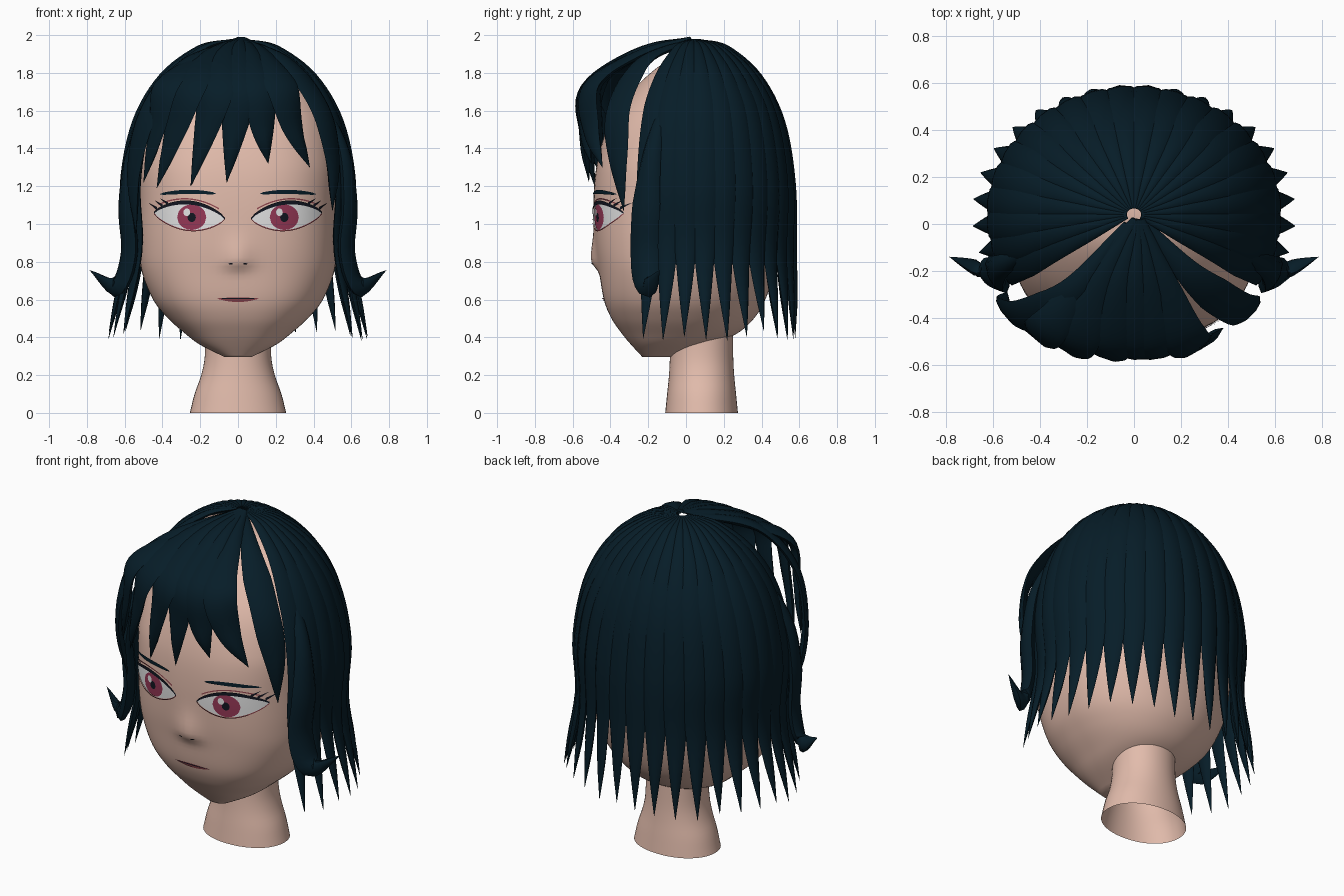
import bpy, bmesh, math, random
from mathutils import Vector

random.seed(4)
cube = bpy.data.objects.get("Cube")
if cube:
    bpy.data.objects.remove(cube)


def material(name, colour):
    mat = bpy.data.materials.new(name)
    mat.use_nodes = True
    mat.diffuse_color = (*colour, 1)
    mat.node_tree.nodes["Principled BSDF"].inputs["Base Color"].default_value = (*colour, 1)
    return mat


SKIN = material("skin", (0.76, 0.5, 0.41))
HAIR = material("dark_teal_hair", (0.002, 0.012, 0.021))
WHITE = material("eye_white", (0.8, 0.8, 0.8))
IRIS = material("crimson_iris", (0.31, 0.04, 0.095))
DARK = material("dark_lines", (0.006, 0.008, 0.015))
LIP = material("lip_rose", (0.28, 0.06, 0.075))


def finish(name, bm, mat, angle=45, recalc=True):
    if recalc:
        bmesh.ops.recalc_face_normals(bm, faces=bm.faces[:])
    mesh = bpy.data.meshes.new(name)
    bm.to_mesh(mesh)
    bm.free()
    mesh.materials.append(mat)
    mesh.shade_smooth()
    mesh.set_sharp_from_angle(angle=math.radians(angle))
    obj = bpy.data.objects.new(name, mesh)
    bpy.context.collection.objects.link(obj)


def spline(points, t):
    """Smooth curve through the points, t from 0 to 1."""
    last = len(points) - 1
    i = min(int(t * last), last - 1)
    u = t * last - i
    b, c = points[i], points[i + 1]
    a = points[i - 1] if i else [2 * p - q for p, q in zip(b, c)]
    d = points[i + 2] if i + 2 <= last else [2 * q - p for p, q in zip(b, c)]
    return [q + 0.5 * u * (r - p + u * (2 * p - 5 * q + 4 * r - s + u * (3 * (q - r) + s - p)))
            for p, q, r, s in zip(a, b, c, d)]


# Cross-sections: height, half width, front y, back y
HEAD = [(.295, .07, -.23, -.07), (.36, .20, -.29, .13), (.42, .28, -.34, .27),
        (.50, .37, -.395, .36), (.60, .45, -.435, .42), (.75, .51, -.46, .47),
        (.90, .525, -.48, .50), (1.1, .525, -.49, .52), (1.3, .53, -.475, .52),
        (1.5, .51, -.42, .49), (1.65, .46, -.33, .43), (1.78, .36, -.21, .33),
        (1.86, .22, -.10, .22), (1.89, .04, .02, .08)]
NECK = [(0, .255, -.11, .275), (.1, .23, -.1, .265), (.2, .195, -.09, .255),
        (.3, .176, -.085, .25), (.46, .174, -.08, .25)]


def squareness(z):
    return 2.6 - 0.5 * min(max((z - 1.3) / 0.5, 0), 1)


def nose(x, z):
    spread = 0.12 if z > 0.8 else 0.04
    return 0.033 * math.exp(-(x / 0.075) ** 2 - ((z - 0.8) / spread) ** 2)


def loft(name, rows, rings, segments, is_head):
    bm = bmesh.new()
    loops = []
    for r in range(rings + 1):
        z, w, front, back = spline(rows, r / rings)
        mid = (front + back) / 2
        loop = []
        for s in range(segments):
            a = math.tau * s / segments
            c, q = math.cos(a), math.sin(a)
            n = squareness(z) if is_head and q < 0 else 2.1
            depth = (back - front) / 2
            radius = (abs(c / w) ** n + abs(q / depth) ** n) ** (-1 / n)
            x, y = radius * c, mid + radius * q
            if is_head and q < 0:
                y -= nose(x, z)
            loop.append(bm.verts.new((x, y, z)))
        loops.append(loop)
    for lo, hi in zip(loops, loops[1:]):
        for s in range(segments):
            e = (s + 1) % segments
            bm.faces.new((lo[s], lo[e], hi[e], hi[s]))
    if is_head:
        bm.faces.new(loops[0][::-1])
        bm.faces.new(loops[-1])
    finish(name, bm, SKIN, 50, False)


loft("head", HEAD, 78, 96, True)
loft("neck", NECK, 16, 48, False)


def face_y(x, z):
    """Depth of the face surface at a point."""
    low, high = 0.0, 1.0
    for _ in range(26):
        t = (low + high) / 2
        if spline(HEAD, t)[0] < z:
            low = t
        else:
            high = t
    _, w, front, back = spline(HEAD, low)
    n = squareness(z)
    inside = max(1 - abs(x / w) ** n, 0) ** (1 / n)
    return (front + back) / 2 - (back - front) / 2 * inside - nose(x, z)


def plate(name, side, u0, u1, low, high, lift, mat, columns=16, rows=4):
    """Thin painted patch on the face between two curves."""
    bm = bmesh.new()
    grid = []
    for i in range(columns + 1):
        u = u0 + (u1 - u0) * i / columns
        lo, hi = low(u), high(u)
        zs = [lo + (hi - lo) * j / rows for j in range(rows + 1)]
        grid.append([bm.verts.new((side * u, face_y(u, z) - lift, z)) for z in zs])
    for a, b in zip(grid, grid[1:]):
        for j in range(rows):
            quad = (a[j], b[j], b[j + 1], a[j + 1])
            bm.faces.new(quad if side > 0 else quad[::-1])
    finish(name, bm, mat, 60, False)


def disc(name, side, cu, cz, ru, rz, lift, mat):
    def half(u):
        return rz * math.sqrt(max(1 - ((u - cu) / ru) ** 2, 0))
    plate(name, side, cu - ru, cu + ru,
          lambda u: cz - half(u), lambda u: cz + half(u), lift, mat, 20)


# Eyes, lids, lashes, brows and nostrils
INNER, OUTER = 0.07, 0.445


def arch(u):
    t = min(max((u - INNER) / (OUTER - INNER), 0), 1)
    return 1.03 + 0.03 * t, math.sin(math.pi * t) ** 0.72


def lid_top(u):
    mid, bulge = arch(u)
    return mid + 0.063 * bulge


def lid_bottom(u):
    mid, bulge = arch(u)
    return mid - 0.076 * bulge


def brow(u):
    return 1.148 + 0.022 * math.sin(math.pi * min((u - 0.03) / 0.45, 1))


def brow_half(u):
    return 0.011 * math.sin(math.pi * min(max((u - 0.115) / 0.3, 0), 1)) ** 0.4


for side, tag in ((1, "left"), (-1, "right")):
    plate(tag + "_eye_white", side, INNER, OUTER, lid_bottom, lid_top, 0.004, WHITE, 20)
    disc(tag + "_iris", side, 0.245, 1.036, 0.077, 0.067, 0.006, IRIS)
    disc(tag + "_pupil", side, 0.245, 1.035, 0.022, 0.024, 0.0078, DARK)
    disc(tag + "_glint", side, 0.245 - side * 0.026, 1.062, 0.018, 0.02, 0.009, WHITE)
    plate(tag + "_upper_lid", side, INNER, OUTER, lambda u: lid_top(u) - 0.005,
          lambda u: lid_top(u) + 0.004 + 0.012 * arch(u)[1], 0.0095, DARK, 20, 2)
    plate(tag + "_lower_lid", side, INNER, OUTER, lambda u: lid_bottom(u) - 0.007,
          lid_bottom, 0.0085, LIP, 20, 1)
    plate(tag + "_lid_crease", side, 0.1, 0.42, lambda u: lid_top(u) + 0.021,
          lambda u: lid_top(u) + 0.028, 0.005, LIP, 16, 1)
    plate(tag + "_brow", side, 0.115, 0.415, lambda u: brow(u) - brow_half(u),
          lambda u: brow(u) + brow_half(u), 0.007, HAIR, 16, 2)
    for k in range(3):
        start = 0.37 + 0.03 * k
        base = lid_top(start)
        plate(f"{tag}_lash_{k + 1}", side, start, start + 0.045,
              lambda u: base + (u - start) * 0.9,
              lambda u: base + 0.018 + (u - start) * 0.5, 0.009, DARK, 4, 1)
    disc(tag + "_nostril", side, 0.038, 0.789, 0.012, 0.004, 0.006, DARK)


def mouth_line(u):
    return 0.605 + 0.08 * u * u


def mouth_fade(u):
    return max(1 - (u / 0.115) ** 2, 0)


plate("lips", 1, -.115, .115, lambda u: mouth_line(u) - 0.018 * mouth_fade(u),
      lambda u: mouth_line(u) + 0.006 * mouth_fade(u), 0.005, LIP)
plate("mouth_line", 1, -.115, .115, lambda u: mouth_line(u) - 0.003 * mouth_fade(u),
      lambda u: mouth_line(u) + 0.003 * mouth_fade(u), 0.007, DARK, 16, 1)


def lock(bm, path, width, thick, steps=28, sides=8):
    """Pointed lens-shaped lock of hair swept along a path, facing outward."""
    loops = []
    for i in range(steps + 1):
        t = i / steps
        p = Vector(spline(path, t))
        tangent = Vector(spline(path, min(t + 0.01, 1))) - Vector(spline(path, max(t - 0.01, 0)))
        tangent.normalize()
        out = p - Vector((0, 0.03, min(p.z, 1.2)))
        out = (out - tangent * out.dot(tangent)).normalized()
        across = tangent.cross(out)
        w = max(width(t), 0.001)
        h = min(thick, w * 0.6)
        loops.append([bm.verts.new(p + across * w * math.cos(math.tau * k / sides)
                                   + out * h * math.sin(math.tau * k / sides))
                      for k in range(sides)])
    for a, b in zip(loops, loops[1:]):
        for k in range(sides):
            e = (k + 1) % sides
            bm.faces.new((a[k], a[e], b[e], b[k]))
    bm.faces.new(loops[0][::-1])
    bm.faces.new(loops[-1])


def taper(t, start, power=1.5):
    return 1 - max((t - start) / (1 - start), 0) ** power


# Long strands round the sides and back
PROFILE = [(.05, 1.977), (.33, 1.93), (.65, 1.782), (.88, 1.54), (.985, 1.21)]
COUNT = 22
bm = bmesh.new()
for i in range(COUNT):
    a = math.radians(-27 + 234 * i / (COUNT - 1))
    c, s = math.cos(a), math.sin(a)
    ends = [(1 - 0.04 * abs(c), 0.85), (1 + 0.11 * abs(c), random.uniform(0.38, 0.44))]
    path = [(0.62 * f * c, 0.04 + 0.535 * f * s, z) for f, z in PROFILE + ends]
    lock(bm, path, lambda t: 0.067 * min(1, 0.08 + 2.1 * t) * taper(t, 0.74, 1.7), 0.017, 36)
finish("back_and_side_hair", bm, HAIR)

# Fringe: middle x, tip x, tip z, half width
bm = bmesh.new()
for xm, xt, zt, w in ((-.38, -.5, 1.22, .09), (-.26, -.43, 1.19, .11), (-.11, -.25, 1.2, .1),
                      (.01, -.06, 1.22, .095), (.11, .16, 1.32, .09), (.23, .38, 1.3, .095)):
    def depth(x, y):
        return y + 0.5 * x * x
    xb = xm + 0.42 * (xt - xm)
    path = [(0.02 + 0.05 * xm, 0.02, 1.982), (0.6 * xm, -0.27, 1.905 - 0.3 * xm * xm),
            (xm, depth(xm, -0.53), 1.73), (xb, depth(xb, -0.545), 1.5),
            (xt, depth(xt, -0.515), zt)]
    lock(bm, path, lambda t: w * min(1, 0.15 + 1.8 * t) * taper(t, 0.5, 1.7), 0.022)
finish("fringe", bm, HAIR)

# Locks sweeping down past the temples
SWEEPS = {
    "left_temple_lock": [(.04, .01, 1.965), (.25, -.225, 1.86), (.43, -.355, 1.62),
                         (.5, -.36, 1.35), (.5, -.33, 1.07)],
    "right_temple_lock": [(-.03, 0, 1.965), (-.27, -.29, 1.85), (-.46, -.39, 1.62),
                          (-.55, -.36, 1.3), (-.54, -.29, .95)],
}
for name, path in SWEEPS.items():
    bm = bmesh.new()
    lock(bm, path, lambda t: 0.08 * min(1, 0.2 + 2.2 * t) * taper(t, 0.6), 0.02)
    finish(name, bm, HAIR)

# Side locks with outward flicked ends
FLICK = [(.44, -.11, 1.67), (.555, -.175, 1.4), (.59, -.21, 1.1), (.575, -.22, .85),
         (.64, -.2, .67), (.785, -.14, .755)]
for side, tag in ((1, "left"), (-1, "right")):
    bm = bmesh.new()
    path = [(side * x, y, z) for x, y, z in FLICK]
    lock(bm, path, lambda t: 0.08 * min(1, 0.2 + 2 * t) * taper(t, 0.68, 1.5), 0.034)
    finish(tag + "_flicked_lock", bm, HAIR)
